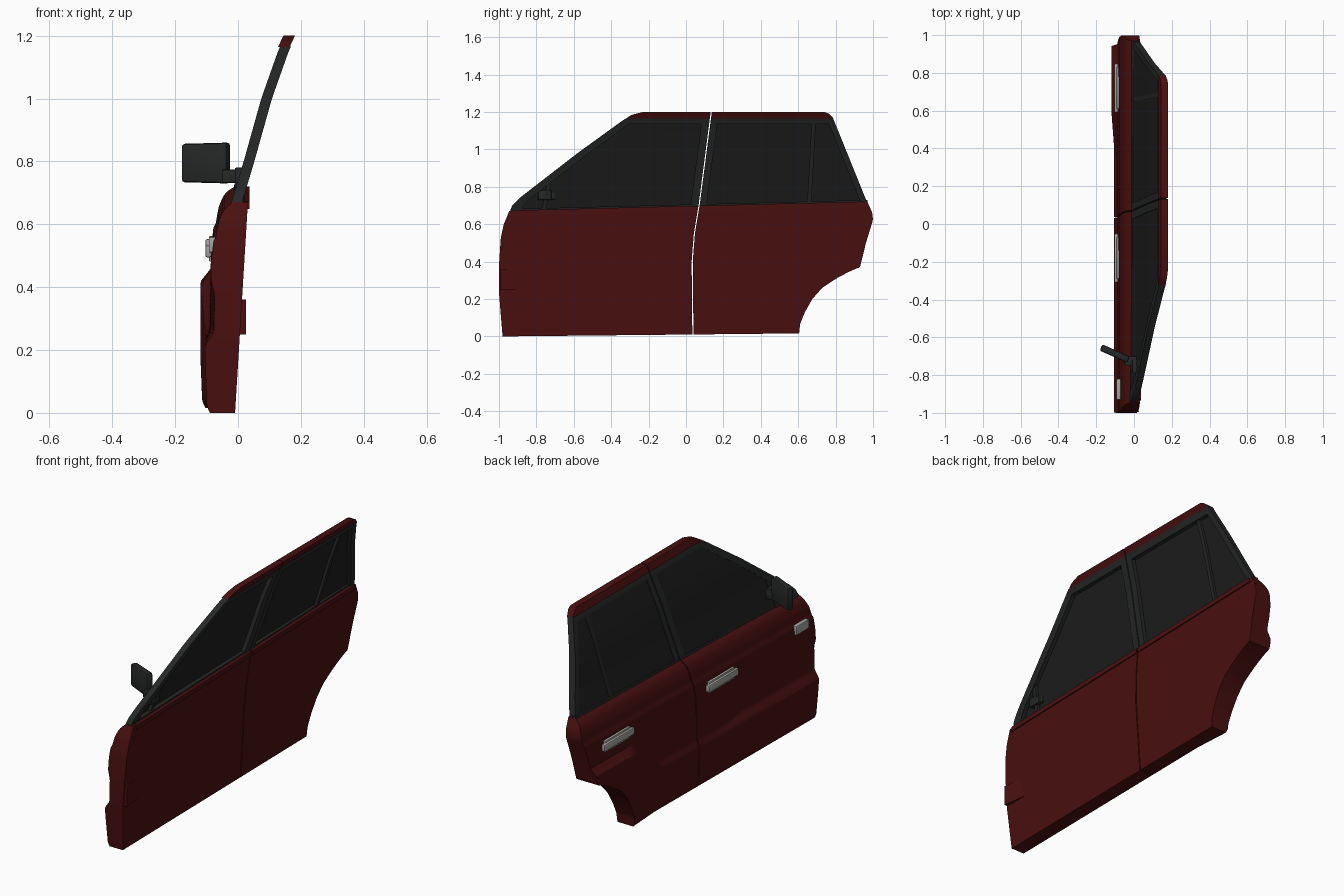
import bpy, bmesh, math
from mathutils import Matrix

if "Cube" in bpy.data.objects:
    bpy.data.objects.remove(bpy.data.objects["Cube"])


def material(name, rgb):
    m = bpy.data.materials.new(name)
    m.diffuse_color = (*rgb, 1)
    m.use_nodes = True
    m.node_tree.nodes["Principled BSDF"].inputs["Base Color"].default_value = m.diffuse_color
    return m


RED = material("dark_red_paint", (0.068, 0.005, 0.005))
TRIM = material("black_trim", (0.019, 0.020, 0.020))
GLASS = material("tinted_glass", (0.013, 0.013, 0.013))
SILVER = material("silver", (0.38, 0.38, 0.37))


def lerp(pts, v):
    """Piecewise linear lookup with clamped ends."""
    if v <= pts[0][0]:
        return pts[0][1]
    for (a, fa), (b, fb) in zip(pts, pts[1:]):
        if v <= b:
            return fa + (fb - fa) * (v - a) / (b - a)
    return pts[-1][1]


def finish(bm, name, mat, angle=25):
    bmesh.ops.recalc_face_normals(bm, faces=bm.faces)
    me = bpy.data.meshes.new(name)
    bm.to_mesh(me)
    bm.free()
    me.materials.append(mat)
    ob = bpy.data.objects.new(name, me)
    bpy.context.collection.objects.link(ob)
    bpy.ops.object.select_all(action='DESELECT')
    ob.select_set(True)
    bpy.context.view_layer.objects.active = ob
    bpy.ops.object.shade_smooth_by_angle(angle=math.radians(angle))
    return ob


def sheet(name, yl, yr, z0, z1, xo, xi, mat, rows=12, cols=1, shear=lambda y, z: z):
    """Closed panel between two edge curves, with outer and inner surfaces."""
    bm = bmesh.new()
    grids = []
    for fx in (xo, xi):
        g = []
        for i in range(rows + 1):
            z = z0 + (z1 - z0) * i / rows
            a, b = yl(z), yr(z)
            ys = [a + (b - a) * j / cols for j in range(cols + 1)]
            g.append([bm.verts.new((fx(y, z), y, shear(y, z))) for y in ys])
        grids.append(g)
        for i in range(rows):
            for j in range(cols):
                bm.faces.new((g[i][j], g[i][j + 1], g[i + 1][j + 1], g[i + 1][j]))
    o, n = grids
    for j in range(cols):
        for i in (0, rows):
            bm.faces.new((o[i][j], o[i][j + 1], n[i][j + 1], n[i][j]))
    for i in range(rows):
        for j in (0, cols):
            bm.faces.new((o[i][j], o[i + 1][j], n[i + 1][j], n[i][j]))
    return finish(bm, name, mat)


def box(name, lo, hi, mat, bevel=0.0, rot=0.0, taper=None):
    bm = bmesh.new()
    size = [h - l for l, h in zip(lo, hi)]
    mid = [(h + l) / 2 for l, h in zip(lo, hi)]
    bmesh.ops.create_cube(bm, size=1)
    for v in bm.verts:
        if taper:
            taper(v.co)
        v.co = [c * s for c, s in zip(v.co, size)]
    if bevel:
        bmesh.ops.bevel(bm, geom=bm.edges[:], offset=bevel, segments=2,
                        profile=0.5, affect='EDGES')
    bm.transform(Matrix.Translation(mid) @ Matrix.Rotation(rot, 4, 'Z'))
    return finish(bm, name, mat, 35)


# Side outlines, as y over z
FRONT = [(0, -.98), (.25, -1), (.4, -1), (.55, -.99), (.62, -.975), (.695, -.945)]
REAR = [(.01, .605), (.06, .61), (.12, .635), (.19, .675), (.25, .73), (.30, .81),
        (.335, .88), (.353, .93), (.48, .962), (.6, 1.0), (.64, .995), (.695, .97)]
SPLIT = [(0, .037), (.4, .033), (.55, .045), (.7, .07), (1.2, .135)]
W_FRONT = [(.66, -.945), (.70, -.93), (.74, -.89), (.98, -.58), (1.15, -.345),
           (1.185, -.29), (1.2, -.23)]
W_REAR = [(.70, .97), (.72, .967), (1.17, .785), (1.19, .765), (1.2, .74)]
# Cross-sections, as x over z
SHOULDER = [(.25, -.09), (.5, -.086), (.57, -.078), (.58, -.071), (.63, -.062),
            (.665, -.048), (.685, -.03), (.695, -.012)]
LEAN = [(.66, -.024), (.7, -.012), (.8, .018), (.9, .046), (1.0, .074),
        (1.15, .127), (1.2, .150)]


def curve(pts, off=0.0):
    return lambda z: lerp(pts, z) + off


def body_outer(y, z):
    up = lerp(SHOULDER, z)
    diag = .25 + max(0, .03 - y) * .19          # scoop below the diagonal crease
    if y < .03 and z < diag:
        up += .013 * min(1, (diag - z) / .05)
    ledge = lerp([(.36, .23), (.60, .40)], y)   # rocker ledge rising to the arch flare
    low = lerp([(.4, -.105), (.6, -.12)], y) + lerp([(.01, .016), (.03, .006), (.18, 0)], z)
    s = min(1, max(0, (z - ledge) / .04))
    return low * (1 - s) + up * s


def body_inner(y, z):
    return -.01 + .06 * z


def body_z(y, z):
    return z + (.01 + .015 * z / .695) * y


# Painted door bodies
sheet("front_door_body", curve(FRONT), curve(SPLIT, -.003), .01, .695,
      body_outer, body_inner, RED, 54, 34, body_z)
sheet("rear_door_body", curve(SPLIT, .003), curve(REAR), .01, .695,
      body_outer, body_inner, RED, 54, 34, body_z)

# Inner belt strips
for nm, a, b in (("front", curve(FRONT, .02), curve(SPLIT, -.006)),
                 ("rear", curve(SPLIT, .006), curve(REAR, -.02))):
    sheet(nm + "_belt_strip", a, b, .672, .697, lambda y, z: .02,
          lambda y, z: .037, RED, 1, 1, body_z)


def lean(off):
    return lambda y, z: lerp(LEAN, z) + off


# Glass panes, flush with the outer side of the frames
for nm, a, b in (("front", curve(W_FRONT, .03), curve(SPLIT, -.02)),
                 ("rear", curve(SPLIT, .02), curve(W_REAR, -.02))):
    sheet(nm + "_window_glass", a, b, .66, 1.16, lean(.003), lean(.011), GLASS, 14)

# Upright frame bars: edge curve, start and end offsets, depth
bars = [("windscreen_pillar", W_FRONT, 0, .06, .034),
        ("front_door_centre_pillar", SPLIT, -.045, -.003, .034),
        ("rear_door_centre_pillar", SPLIT, .003, .04, .034),
        ("rear_pillar", W_REAR, -.035, 0, .034)]
for nm, pts, a, b, d in bars:
    sheet(nm, curve(pts, a), curve(pts, b), .66, 1.165, lean(0), lean(d), TRIM, 24)
QUARTER = [(.66, .645), (1.2, .675)]
sheet("quarter_glass_bar", curve(QUARTER), curve(QUARTER, .022), .66, 1.15,
      lean(.001), lean(.026), TRIM)
SAIL = [(.66, -.775), (.86, -.735)]
sheet("sail_bar", curve(SAIL), curve(SAIL, .022), .66, .85, lean(.001), lean(.028), TRIM, 4)

# Top frame, lower frame and painted roof rail for each door
for nm, a, b in (("front", curve(W_FRONT), curve(SPLIT, -.003)),
                 ("rear", curve(SPLIT, .003), curve(W_REAR))):
    sheet(nm + "_top_frame", a, b, 1.135, 1.166, lean(0), lean(.034), TRIM, 3)
    sheet(nm + "_roof_rail", a, b, 1.164, 1.2, lean(-.006), lean(.031), RED, 8)
    sheet(nm + "_lower_frame", a, b, .68, .705, lean(0), lean(.03), TRIM, 1, 1, body_z)

# Door handles: base plate and grip
for nm, y0, y1, z in (("front", -.31, -.05, .515), ("rear", .59, .85, .535)):
    box(nm + "_handle_plate", (-.092, y0 + .02, z - .034), (-.07, y1 - .02, z + .028),
        SILVER, .004)
    box(nm + "_handle_grip", (-.104, y0, z - .02), (-.084, y1, z + .018), SILVER, .006)
# Small bright vent near the front edge
box("front_vent", (-.093, -.93, .51), (-.07, -.82, .56), SILVER, .004)

# Door mirror
def head_taper(co):
    if co.x < 0:
        co.z *= .94


R = math.radians(-24)
box("mirror_head", (-.182, -.704, .73), (-.022, -.668, .86), TRIM, .01, R, head_taper)
box("mirror_arm", (-.05, -.75, .732), (.02, -.70, .775), TRIM, .005)
box("mirror_mount", (-.01, -.79, .73), (.032, -.72, .78), TRIM, .003)


# Hinge cover on the inner side, tapering rearwards
def hinge_taper(co):
    if co.y > 0 and co.x > 0:
        co.x = -.1


box("hinge_cover", (-.02, -.995, .25), (.026, -.80, .36), RED, 0, 0, hinge_taper)
